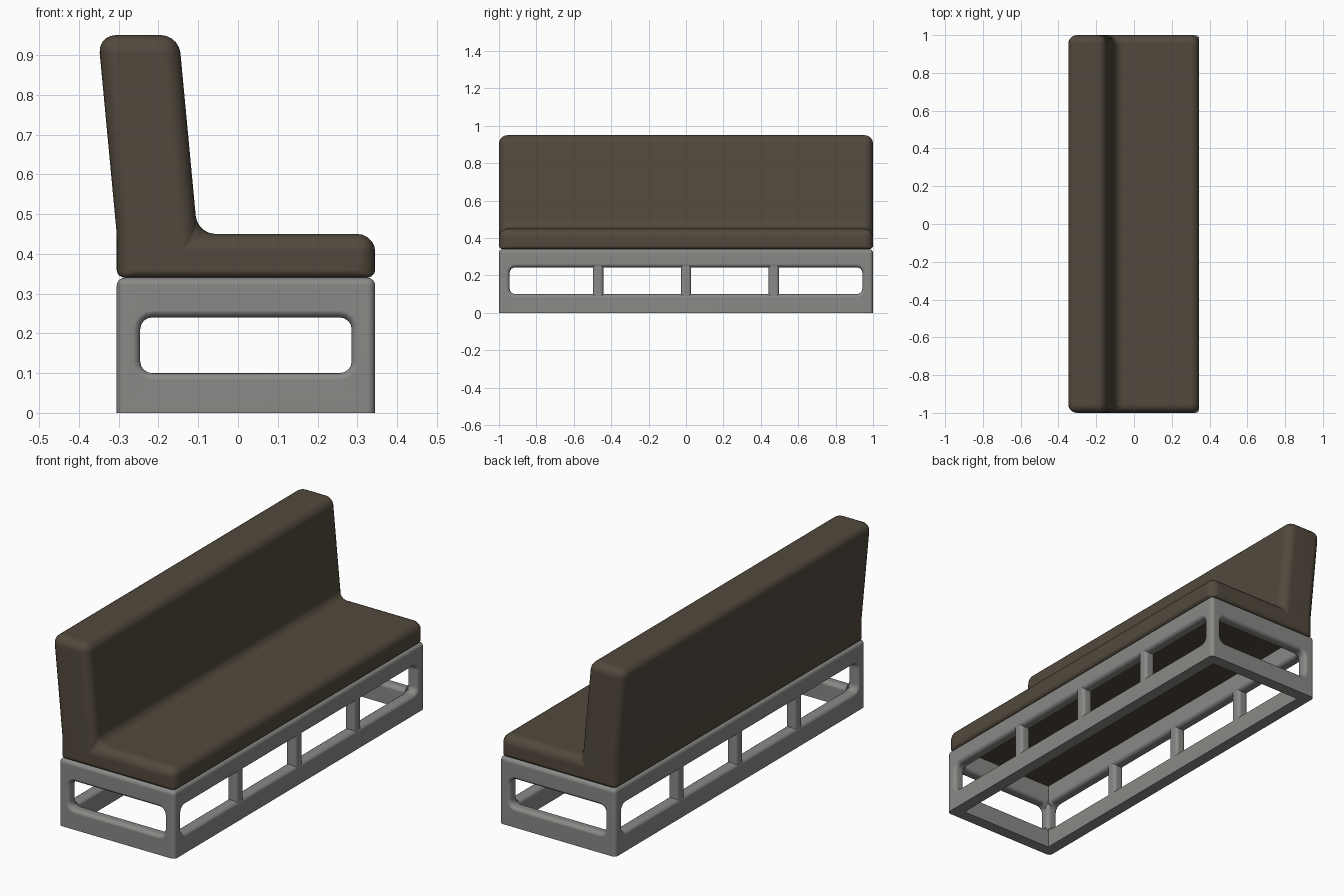
import bpy, bmesh, math

if "Cube" in bpy.data.objects:
    bpy.data.objects.remove(bpy.data.objects["Cube"])

CX, HX, HY = 0.02, 0.325, 1.0      # frame centre and half sizes
WALL, TOP, R = 0.06, 0.34, 0.02    # bar thickness, frame height, edge rounding


def material(name, rgb):
    m = bpy.data.materials.new(name)
    m.diffuse_color = (*rgb, 1)
    m.use_nodes = True
    m.node_tree.nodes["Principled BSDF"].inputs["Base Color"].default_value = m.diffuse_color
    return m


brown = material("dark brown upholstery", (0.083, 0.066, 0.046))
gray = material("gray frame", (0.25, 0.255, 0.24))


def new_object(name, bm, mat=None):
    bmesh.ops.recalc_face_normals(bm, faces=bm.faces[:])
    me = bpy.data.meshes.new(name)
    bm.to_mesh(me)
    bm.free()
    ob = bpy.data.objects.new(name, me)
    bpy.context.collection.objects.link(ob)
    if mat:
        me.materials.append(mat)
    return ob


def box(lo, hi):
    bm = bmesh.new()
    bmesh.ops.create_cube(bm, size=1)
    for v in bm.verts:
        v.co = [(a + b) / 2 + c * (b - a) for a, b, c in zip(lo, hi, v.co)]
    return bm


def bevel(bm, edges, width, segs=4):
    bmesh.ops.bevel(bm, geom=edges, offset=width, offset_type='OFFSET',
                    segments=segs, profile=0.5, affect='EDGES', clamp_overlap=True)


def finish(ob, angle=40):
    bpy.ops.object.select_all(action='DESELECT')
    ob.select_set(True)
    bpy.context.view_layer.objects.active = ob
    for m in list(ob.modifiers):
        bpy.ops.object.modifier_apply(modifier=m.name)
    bpy.ops.object.shade_smooth_by_angle(angle=math.radians(angle))
    w = ob.modifiers.new("normals", 'WEIGHTED_NORMAL')
    w.keep_sharp = True


# cushion: L-shaped profile extruded along the bench, edges rounded by weight
profile = [(-0.305, 0.34), (0.345, 0.34), (0.345, 0.45), (-0.102, 0.45),
           (-0.149, 0.95), (-0.352, 0.95), (-0.305, 0.45)]
bm = bmesh.new()
ends = [[bm.verts.new((x, y, z)) for x, z in profile] for y in (-HY, HY)]
for ring in ends:
    bm.faces.new(ring)
n = len(profile)
for i in range(n):
    j = (i + 1) % n
    bm.faces.new((ends[0][i], ends[0][j], ends[1][j], ends[1][i]))
weight = bm.edges.layers.float.new("bevel_weight_edge")
for e in bm.edges:
    a, b = e.verts
    crease = abs(a.co.y - b.co.y) > 1 and abs(a.co.z - 0.45) < 0.01 and a.co.x < -0.2
    low = max(a.co.z, b.co.z) < 0.35
    e[weight] = 0 if crease else 0.45 if low else 1
cushion = new_object("cushion", bm, brown)
mod = cushion.modifiers.new("round", 'BEVEL')
mod.limit_method = 'WEIGHT'
mod.width = 0.045
mod.segments = 5
finish(cushion)

# frame block with rounded top and corner edges
bm = box((CX - HX, -HY, 0), (CX + HX, HY, TOP))
bevel(bm, [e for e in bm.edges if max(v.co.z for v in e.verts) > 0.1], R)
frame = new_object("frame", bm, gray)


def opening_cutter(place, half, z0, z1, r=0.03):
    """Rounded rectangular tunnel through one wall, flared at both mouths."""
    arc = [math.radians(a) for a in (0, 22.5, 45, 67.5, 90)]
    flare = [(R - R * math.cos(a) - 0.0005, R - R * math.sin(a)) for a in arc]
    steps = [(-0.02, R)] + flare + [(WALL - d, o) for d, o in reversed(flare)]
    steps.append((WALL + 0.006, R))
    bm = bmesh.new()
    rings = []
    for d, o in steps:
        ring = []
        for k, (su, sz) in enumerate([(1, 1), (-1, 1), (-1, -1), (1, -1)]):
            for a in arc:
                t = a + k * math.pi / 2
                u = su * (half - r) + (r + o) * math.cos(t)
                z = (z1 - r if sz > 0 else z0 + r) + (r + o) * math.sin(t)
                ring.append(bm.verts.new(place(u, d, z)))
        rings.append(ring)
    for p, q in zip(rings, rings[1:]):
        for i in range(len(p)):
            j = (i + 1) % len(p)
            bm.faces.new((p[i], p[j], q[j], q[i]))
    bm.faces.new(rings[0])
    bm.faces.new(rings[-1])
    return new_object("opening_cutter", bm)


# hollow inside plus one opening in each wall
cutters = [new_object("inside_cutter",
                      box((CX - HX + WALL, -HY + WALL, -0.1), (CX + HX - WALL, HY - WALL, 0.5)))]
for s in (-1, 1):
    cutters.append(opening_cutter(lambda u, d, z: (CX + u, s * (HY - d), z), 0.266, 0.1, 0.24))
    cutters.append(opening_cutter(lambda u, d, z: (CX + s * (HX - d), u, z), 0.943, 0.1, 0.243))
for c in cutters:
    c.hide_render = True
    m = frame.modifiers.new("cut", 'BOOLEAN')
    m.operation = 'DIFFERENCE'
    m.solver = 'EXACT'
    m.object = c
finish(frame)
for c in cutters:
    bpy.data.objects.remove(c)

# short posts between the rails on both long sides
for side, s in (("front", 1), ("back", -1)):
    for i, y in enumerate((-0.47, 0, 0.47)):
        x = CX + s * (HX - WALL / 2)
        bm = box((x - 0.028, y - 0.028, 0.07), (x + 0.028, y + 0.028, 0.28))
        bevel(bm, [e for e in bm.edges if abs(e.verts[0].co.z - e.verts[1].co.z) > 0.1], 0.016)
        finish(new_object(f"{side}_post_{i + 1}", bm, gray))
